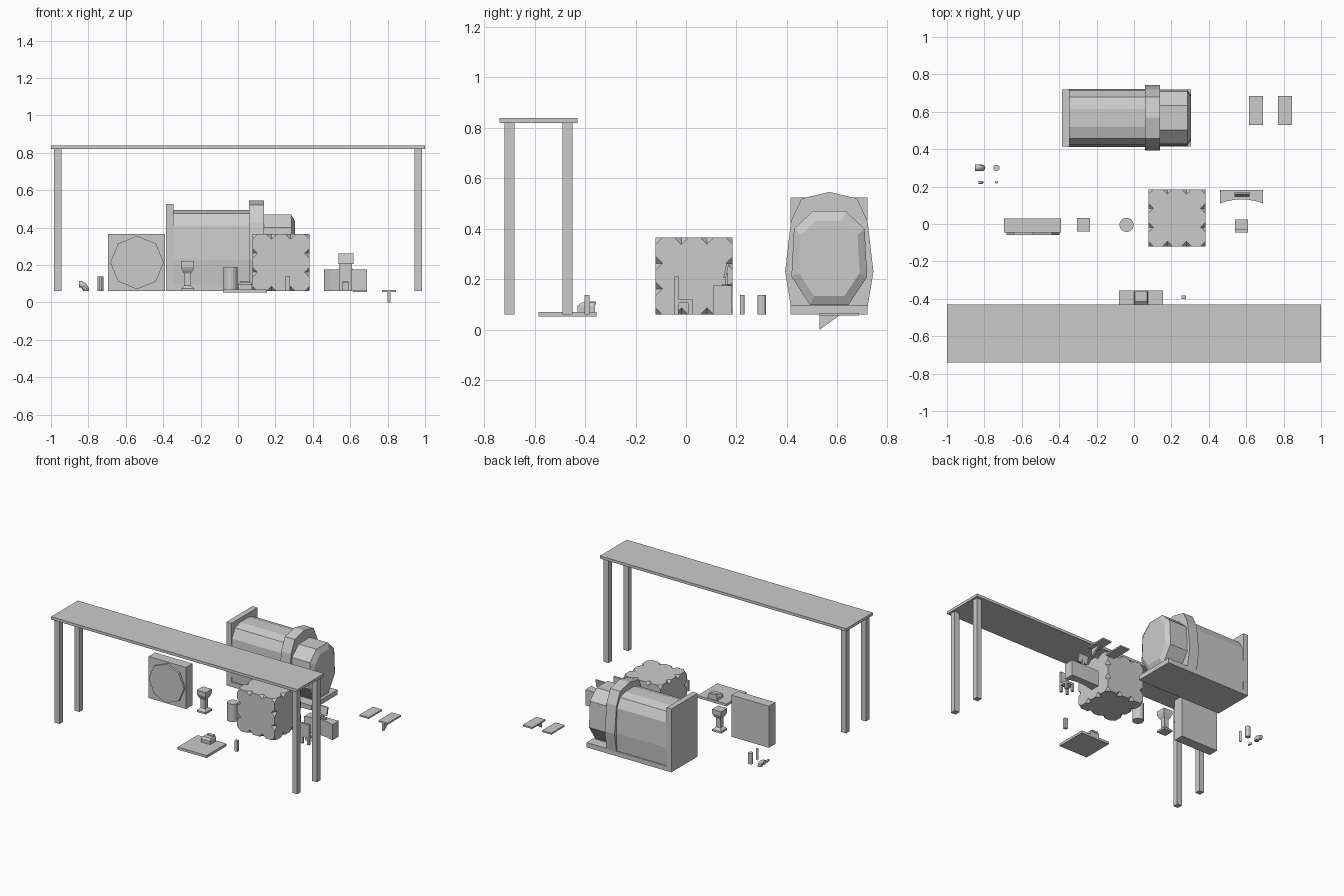
import bpy, bmesh, math
from mathutils import Vector

if "Cube" in bpy.data.objects:
    bpy.data.objects.remove(bpy.data.objects["Cube"])


def finish(name, bm):
    bmesh.ops.recalc_face_normals(bm, faces=bm.faces[:])
    me = bpy.data.meshes.new(name)
    bm.to_mesh(me)
    bm.free()
    ob = bpy.data.objects.new(name, me)
    bpy.context.collection.objects.link(ob)
    return ob


def loft(name, rings):
    """Skin a list of equal-length point rings and cap both ends."""
    bm = bmesh.new()
    vs = [[bm.verts.new(p) for p in r] for r in rings]
    n = len(vs[0])
    for a, b in zip(vs, vs[1:]):
        for i in range(n):
            j = (i + 1) % n
            bm.faces.new((a[i], a[j], b[j], b[i]))
    bm.faces.new(vs[0])
    bm.faces.new(vs[-1])
    return finish(name, bm)


def rect(x0, x1, y0, y1, z):
    return [(x0, y0, z), (x1, y0, z), (x1, y1, z), (x0, y1, z)]


def box(name, x0, x1, y0, y1, z0, z1):
    return loft(name, [rect(x0, x1, y0, y1, z0), rect(x0, x1, y0, y1, z1)])


def circle(x, y, z, r, n=16, ry=None):
    return [(x + r * math.cos(2 * math.pi * i / n),
             y + (ry or r) * math.sin(2 * math.pi * i / n), z) for i in range(n)]


def cylinder(name, x, y, r, z0, z1, n=16):
    return loft(name, [circle(x, y, z0, r, n), circle(x, y, z1, r, n)])


# long table
box("table_top", -1, 1, -0.74, -0.43, 0.82, 0.84)
for side, x in (("left", -0.965), ("right", 0.965)):
    for end, y in (("front", -0.70), ("back", -0.47)):
        box(f"table_leg_{end}_{side}", x - 0.02, x + 0.02, y - 0.02, y + 0.02, 0.06, 0.82)

# square panel with raised octagon
box("panel_box", -0.695, -0.39, -0.045, 0.03, 0.06, 0.365)
octagon = circle(-0.54, 0.213, 0, 0.143, 8)
loft("panel_octagon", [[(a, y, b) for a, b, _ in octagon] for y in (-0.045, -0.06)])

# pedestal with square flared ends
rings = []
for h, z in ((0.036, 0.06), (0.036, 0.073), (0.018, 0.09), (0.018, 0.155),
             (0.028, 0.17), (0.036, 0.19), (0.036, 0.22)):
    rings.append(rect(-0.27 - h, -0.27 + h, -0.005 - h, -0.005 + h, z))
loft("pedestal", rings)

# round bin
cylinder("round_bin", -0.04, -0.005, 0.038, 0.06, 0.19)

# crate with notched edges and clipped corners
C, H = Vector((0.23, 0.0325, 0.2125)), 0.1525
crate = box("notched_crate", C.x - H, C.x + H, C.y - H, C.y + H, C.z - H, C.z + H)
cut = bmesh.new()
steps = (-H, -H / 3, H / 3, H)
for x in steps:
    for y in steps:
        for z in steps:
            if sum(abs(abs(v) - H) < 1e-6 for v in (x, y, z)) < 2:
                continue
            p = C + Vector((x, y, z))
            r = 0.027
            ring = [cut.verts.new(p + Vector(d) * r)
                    for d in ((1, 0, 0), (0, 1, 0), (-1, 0, 0), (0, -1, 0))]
            top = cut.verts.new(p + Vector((0, 0, r)))
            low = cut.verts.new(p - Vector((0, 0, r)))
            for i in range(4):
                cut.faces.new((ring[i], ring[(i + 1) % 4], top))
                cut.faces.new((ring[(i + 1) % 4], ring[i], low))
cutter = finish("notch_cutter", cut)
cutter.hide_render = True
mod = crate.modifiers.new("notches", "BOOLEAN")
mod.operation, mod.solver, mod.object = "DIFFERENCE", "EXACT", cutter
bpy.context.view_layer.update()
baked = bpy.data.meshes.new_from_object(crate.evaluated_get(bpy.context.evaluated_depsgraph_get()))
crate.modifiers.clear()
crate.data = baked
bpy.data.objects.remove(cutter)

# curved desk with concave front
arc = [(0.46 + 0.23 * i / 6, 0.132 - 0.022 * ((i - 3) / 3) ** 2) for i in range(7)]
plan = arc + [(0.69, 0.183), (0.46, 0.183)]
loft("curved_desk", [[(x, y, z) for x, y in plan] for z in (0.06, 0.175)])

# monitor on the desk
loft("monitor_base", [circle(0.577, 0.157, z, 0.036, 12, 0.015) for z in (0.175, 0.182)])
box("monitor_neck", 0.569, 0.585, 0.157, 0.167, 0.182, 0.225)
loft("monitor_screen", [rect(0.537, 0.617, 0.148, 0.158, 0.205),
                        rect(0.537, 0.617, 0.160, 0.170, 0.262)])

# chair facing the desk
box("chair_back", 0.54, 0.61, -0.045, -0.03, 0.11, 0.21)
box("chair_seat", 0.54, 0.61, -0.03, 0.025, 0.105, 0.12)
for side, x in (("left", 0.54), ("right", 0.592)):
    box(f"chair_back_leg_{side}", x, x + 0.018, -0.045, -0.03, 0.06, 0.11)
    box(f"chair_front_leg_{side}", x, x + 0.018, 0.008, 0.025, 0.06, 0.105)


# big machine: half profiles (y offset, z) mirrored and lofted along x
def section(half, x, k=1.0, zc=0.28):
    full = half + [(-y, z) for y, z in reversed(half)]
    return [(x, 0.568 + y * k, zc + (z - zc) * k) for y, z in full]


box("machine_base", -0.385, 0.305, 0.415, 0.72, 0.06, 0.095)
box("machine_back_plate", -0.385, -0.345, 0.415, 0.72, 0.06, 0.525)
body = [(0.145, 0.09), (0.155, 0.23), (0.145, 0.41), (0.11, 0.475), (0.05, 0.495)]
loft("machine_body", [section(body, -0.35), section(body, 0.08)])
band = [(0.152, 0.09), (0.175, 0.23), (0.152, 0.43), (0.11, 0.52), (0.005, 0.545)]
loft("machine_band", [section(band, 0.06), section(band, 0.14)])
nose = [(0.075, 0.097), (0.15, 0.21), (0.14, 0.40), (0.065, 0.47)]
loft("machine_nose", [section(nose, 0.13), section(nose, 0.285), section(nose, 0.305, 0.8)])

# two shelves, one with a wedge bracket
box("plain_shelf", 0.615, 0.69, 0.53, 0.685, 0.056, 0.067)
box("bracket_shelf", 0.77, 0.845, 0.53, 0.685, 0.056, 0.067)
loft("shelf_bracket", [[(x, 0.53, 0), (x, 0.53, 0.058), (x, 0.61, 0.058)] for x in (0.80, 0.815)])

# floor tile with a stepped fixture
box("floor_tile", -0.08, 0.155, -0.585, -0.355, 0.052, 0.07)
loft("tile_fixture", [rect(0.0, 0.075, -0.43, -0.36, 0.07),
                      rect(0.0, 0.075, -0.43, -0.36, 0.095),
                      rect(0.006, 0.069, -0.415, -0.36, 0.107)])
box("fixture_knob", 0.012, 0.062, -0.38, -0.357, 0.10, 0.112)

# small post beside the tile
box("small_post", 0.253, 0.277, -0.402, -0.383, 0.06, 0.138)


# pipe pieces: straight and elbow in two sizes
def elbow(name, x, y, r, bend, lead):
    rings = []
    stations = [(x - bend - lead, bend + 0.06, 0.0)]
    for i in range(5):
        a = math.pi / 2 * i / 4
        stations.append((x - bend + bend * math.sin(a), 0.06 + bend * math.cos(a), a))
    for px, pz, a in stations:
        rings.append([(px + r * math.sin(a) * math.cos(t), y + r * math.sin(t),
                       pz + r * math.cos(a) * math.cos(t))
                      for t in (2 * math.pi * i / 12 for i in range(12))])
    return loft(name, rings)


cylinder("large_pipe", -0.735, 0.30, 0.017, 0.06, 0.138, 12)
cylinder("thin_pipe", -0.735, 0.223, 0.008, 0.06, 0.138, 12)
elbow("large_elbow", -0.812, 0.30, 0.017, 0.038, 0.001)
elbow("thin_elbow", -0.812, 0.223, 0.008, 0.018, 0.001)
